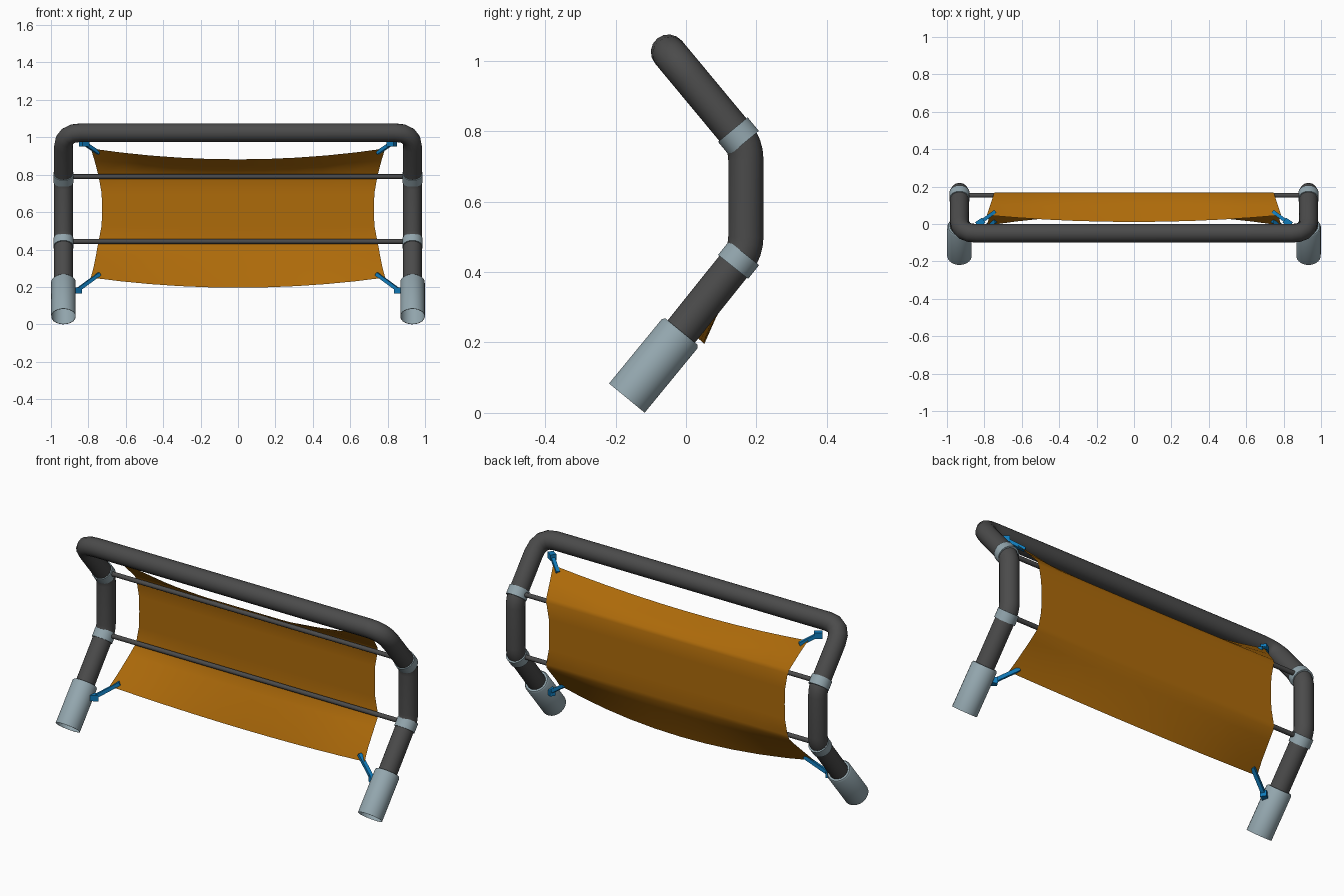
import bpy, bmesh
from mathutils import Vector

cube = bpy.data.objects.get("Cube")
if cube:
    bpy.data.objects.remove(cube)


def material(name, rgb):
    m = bpy.data.materials.new(name)
    m.use_nodes = True
    m.diffuse_color = (*rgb, 1)
    bsdf = m.node_tree.nodes["Principled BSDF"]
    bsdf.inputs["Base Color"].default_value = (*rgb, 1)
    bsdf.inputs["Roughness"].default_value = 0.6
    return m


DARK = material("dark grey tube", (0.07, 0.07, 0.07))
STEEL = material("pale blue grey", (0.29, 0.38, 0.42))
CLOTH = material("ochre cloth", (0.42, 0.145, 0.003))
BLUE = material("blue strap", (0.005, 0.2, 0.5))


def finish(name, bm, mat, angle=0.7):
    mesh = bpy.data.meshes.new(name)
    bm.to_mesh(mesh)
    bm.free()
    mesh.materials.append(mat)
    obj = bpy.data.objects.new(name, mesh)
    bpy.context.collection.objects.link(obj)
    bpy.ops.object.select_all(action='DESELECT')
    obj.select_set(True)
    bpy.context.view_layer.objects.active = obj
    bpy.ops.object.shade_smooth_by_angle(angle=angle)


def lathe(name, start, end, profile, mat, sides=24):
    """Sweep (distance, radius) rings along the axis from start to end."""
    axis = (end - start).normalized()
    side = axis.orthogonal().normalized()
    bm = bmesh.new()
    verts = [bm.verts.new(start + axis * d + side * r) for d, r in profile]
    edges = [bm.edges.new(p) for p in zip(verts, verts[1:])]
    bmesh.ops.spin(bm, geom=verts + edges, cent=start, axis=axis,
                   angle=6.2831853, steps=sides)
    bmesh.ops.remove_doubles(bm, verts=bm.verts, dist=1e-5)
    bmesh.ops.recalc_face_normals(bm, faces=bm.faces)
    finish(name, bm, mat)


def fillet(points, trims, steps=4):
    """Round the inner corners of a path."""
    out = [points[0]]
    for a, b, c, t in zip(points, points[1:], points[2:], trims):
        p, q = b + (a - b).normalized() * t, b + (c - b).normalized() * t
        for i in range(steps + 1):
            f = i / steps
            out.append(p.lerp(b, f).lerp(b.lerp(q, f), f))
    return out + [points[-1]]


def tube(name, points, radius, mat):
    curve = bpy.data.curves.new(name, 'CURVE')
    curve.dimensions = '3D'
    curve.bevel_depth = radius
    curve.bevel_resolution = 6
    curve.use_fill_caps = True
    spline = curve.splines.new('POLY')
    spline.points.add(len(points) - 1)
    for sp, p in zip(spline.points, points):
        sp.co = (*p, 1)
    curve.materials.append(mat)
    obj = bpy.data.objects.new(name, curve)
    bpy.context.collection.objects.link(obj)
    bpy.ops.object.select_all(action='DESELECT')
    obj.select_set(True)
    bpy.context.view_layer.objects.active = obj
    bpy.ops.object.convert(target='MESH')
    bpy.ops.object.shade_smooth_by_angle(angle=0.7)


# Bent main frame: two legs joined by a top bar
X = 0.933
FOOT, SOCKET = Vector((0, -0.168, 0.042)), Vector((0, -0.013, 0.231))
LOW, HIGH, TOP = Vector((0, 0.17, 0.46)), Vector((0, 0.17, 0.76)), Vector((0, -0.05, 1.025))


def at(x, p):
    return Vector((x, p.y, p.z))


leg = [SOCKET.lerp(FOOT, 0.1), LOW, HIGH, TOP]
path = [at(-X, p) for p in leg] + [at(X, p) for p in reversed(leg)]
tube("main_frame", fillet(path, [0.04, 0.04, 0.095, 0.095, 0.04, 0.04]), 0.05, DARK)

# Open foot sleeves and joint collars on both legs
for label, s in (("left", 1), ("right", -1)):
    length = (SOCKET - FOOT).length
    lathe(label + "_foot_sleeve", at(s * X, FOOT), at(s * X, SOCKET),
          [(length * 0.9, 0.062), (0, 0.064), (0, 0.066), (length - 0.008, 0.066),
           (length, 0.06), (length, 0.045)], STEEL)
    for part, joint, away in (("lower", LOW, SOCKET), ("upper", HIGH, TOP)):
        d = (away - joint).normalized()
        a, b = joint + d * 0.008, joint + d * 0.058
        lathe(f"{label}_{part}_collar", at(s * X, a), at(s * X, b),
              [(0, 0.045), (0, 0.055), (0.05, 0.055), (0.05, 0.045)], STEEL)

# Cross rods, in front of the cloth
for part, z in (("lower", 0.443), ("upper", 0.79)):
    tube(part + "_cross_rod", [Vector((-X, 0.153, z)), Vector((X, 0.153, z))], 0.0125, DARK)

# Hung cloth: each row is centre y, centre z, edge y, edge z, half width
rows = [
    (0.052, 0.196, -0.008, 0.25, 0.787), (0.085, 0.27, 0.045, 0.305, 0.772),
    (0.138, 0.37, 0.12, 0.38, 0.757), (0.164, 0.42, 0.16, 0.422, 0.75),
    (0.168, 0.445, 0.168, 0.445, 0.745), (0.168, 0.53, 0.168, 0.53, 0.729),
    (0.168, 0.615, 0.168, 0.615, 0.727), (0.168, 0.70, 0.168, 0.70, 0.729),
    (0.168, 0.79, 0.168, 0.79, 0.745), (0.16, 0.808, 0.16, 0.811, 0.75),
    (0.088, 0.845, 0.105, 0.875, 0.767), (0.011, 0.882, 0.047, 0.94, 0.787),
]
COLS = 10
bm = bmesh.new()
grid = []
for yc, zc, ye, ze, half in rows:
    line = []
    for i in range(COLS + 1):
        u = 2 * i / COLS - 1
        t = u * u
        line.append(bm.verts.new((u * half, yc + (ye - yc) * t, zc + (ze - zc) * t)))
    grid.append(line)
for r0, r1 in zip(grid, grid[1:]):
    for i in range(COLS):
        bm.faces.new((r0[i], r0[i + 1], r1[i + 1], r1[i]))
finish("hung_cloth", bm, CLOTH, 1.2)


# Corner straps with a buckle at the frame end
def bar(name, a, b, width):
    d = b - a
    bm = bmesh.new()
    bmesh.ops.create_cube(bm, size=1)
    bmesh.ops.scale(bm, vec=(width, width, d.length), verts=bm.verts)
    bmesh.ops.rotate(bm, matrix=d.to_track_quat('Z', 'Y').to_matrix(), verts=bm.verts)
    bmesh.ops.translate(bm, vec=(a + b) / 2, verts=bm.verts)
    finish(name, bm, BLUE)


for label, s in (("left", 1), ("right", -1)):
    for part, a, b in (("lower", (0.74, 0.015, 0.27), (0.86, -0.04, 0.182)),
                       ("upper", (0.745, 0.065, 0.917), (0.822, 0.008, 0.968))):
        a, b = Vector((s * a[0], *a[1:])), Vector((s * b[0], *b[1:]))
        out = Vector((s * 0.018, -0.012, 0))
        bar(f"{label}_{part}_strap", a, b, 0.019)
        bar(f"{label}_{part}_buckle", b - out, b + out, 0.032)
